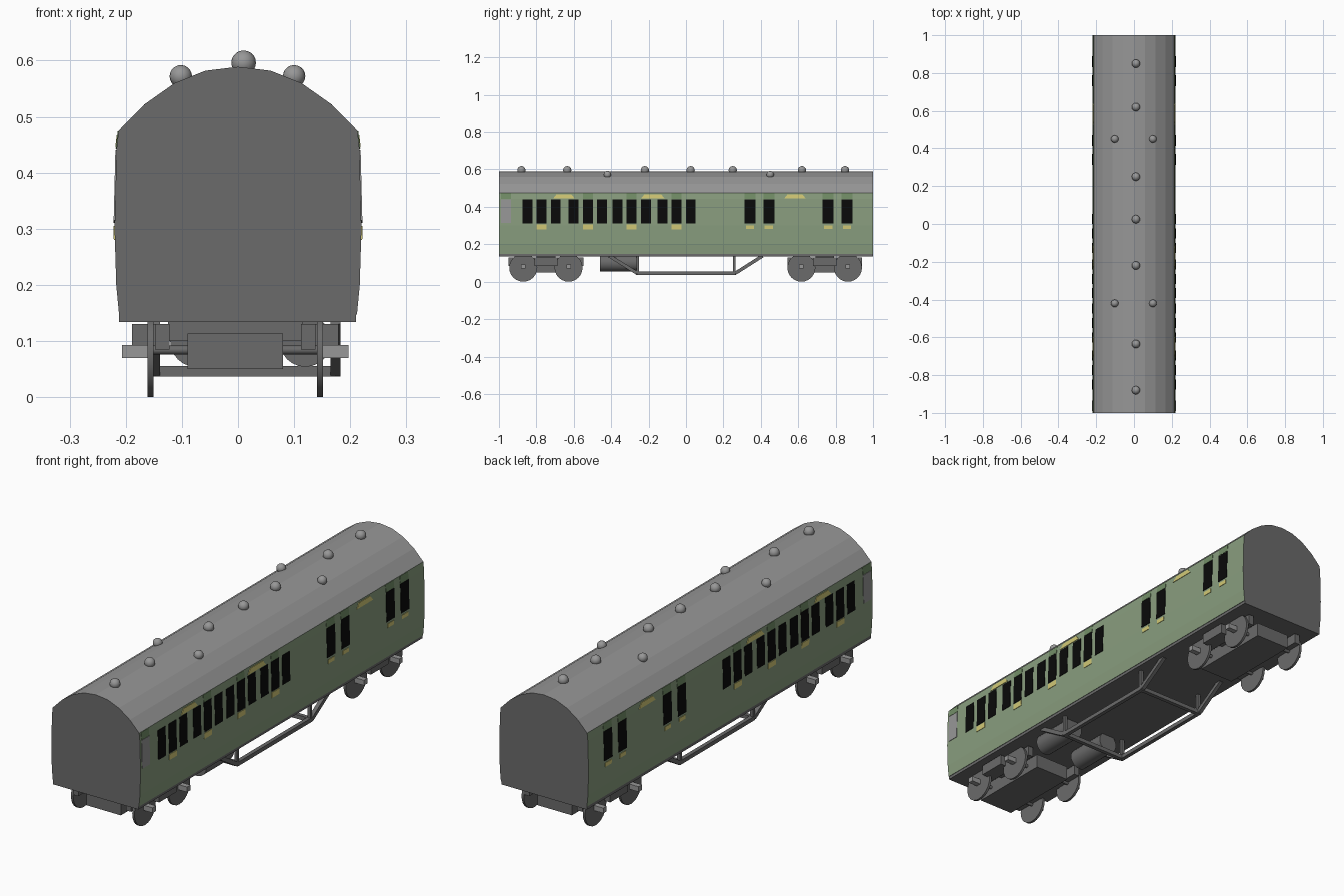
import bpy, bmesh, math
from mathutils import Vector, Matrix

if "Cube" in bpy.data.objects:
    bpy.data.objects.remove(bpy.data.objects["Cube"])


def material(name, r, g, b):
    m = bpy.data.materials.new(name)
    m.diffuse_color = (r, g, b, 1)
    m.use_nodes = True
    m.node_tree.nodes["Principled BSDF"].inputs["Base Color"].default_value = m.diffuse_color
    return m


ROOF = material("roof_grey", 0.31, 0.31, 0.31)
DARK = material("dark_grey", 0.145, 0.145, 0.145)
GREEN = material("sage_green", 0.25, 0.34, 0.21)
PANEL = material("deep_green", 0.17, 0.27, 0.135)
YELLOW = material("pale_yellow", 0.64, 0.58, 0.18)
BLACK = material("window_black", 0.003, 0.003, 0.003)


def finish(name, bm, *mats, smooth=False):
    bmesh.ops.recalc_face_normals(bm, faces=bm.faces)
    me = bpy.data.meshes.new(name)
    bm.to_mesh(me)
    bm.free()
    ob = bpy.data.objects.new(name, me)
    bpy.context.collection.objects.link(ob)
    for m in mats:
        me.materials.append(m)
    if smooth:
        bpy.context.view_layer.objects.active = ob
        ob.select_set(True)
        bpy.ops.object.shade_smooth_by_angle(angle=math.radians(35))
        ob.select_set(False)
    return ob


def box(bm, x0, x1, y0, y1, z0, z1):
    c = Vector((x0 + x1, y0 + y1, z0 + z1)) / 2
    s = Matrix.Diagonal((x1 - x0, y1 - y0, z1 - z0, 1))
    bmesh.ops.create_cube(bm, size=1, matrix=Matrix.Translation(c) @ s)


def cylinder(bm, centre, radius, length, axis, sides=24):
    rot = Matrix.Rotation(math.pi / 2, 4, 'Y' if axis == 'X' else 'X')
    bmesh.ops.create_cone(bm, cap_ends=True, segments=sides, radius1=radius, radius2=radius,
                          depth=length, matrix=Matrix.Translation(centre) @ rot)


def bar(bm, p, q, w):
    """Square bar running from p to q."""
    p, q = Vector(p), Vector(q)
    d = q - p
    rot = d.to_track_quat('Z', 'X').to_matrix().to_4x4()
    bmesh.ops.create_cube(bm, size=1, matrix=Matrix.Translation((p + q) / 2) @ rot
                          @ Matrix.Diagonal((w, w, d.length, 1)))


# Coach body: one cross-section swept along y, coloured by face direction and height
SIDE = [(0.212, 0.147), (0.217, 0.2), (0.22, 0.3), (0.2165, 0.442), (0.213, 0.475)]
ARCH = [(0.167, 0.522), (0.113, 0.56), (0.058, 0.582), (0, 0.589)]
half = SIDE + ARCH
profile = half + [(-x, z) for x, z in reversed(half[:-1])]
bm = bmesh.new()
front = bm.faces.new([bm.verts.new((x, -1, z)) for x, z in profile])
ext = bmesh.ops.extrude_face_region(bm, geom=[front], use_keep_orig=True)
bmesh.ops.translate(bm, vec=(0, 2, 0),
                    verts=[v for v in ext["geom"] if isinstance(v, bmesh.types.BMVert)])
bm.normal_update()
for f in bm.faces:
    z = f.calc_center_median().z
    if abs(f.normal.y) > 0.9 or z < 0.16:
        f.material_index = 2
    else:
        f.material_index = 1 if z > 0.476 else 0
finish("coach_body", bm, GREEN, ROOF, DARK)

# Floor sill
bm = bmesh.new()
box(bm, -0.212, 0.21, -1, 1, 0.134, 0.147)
finish("floor_sill", bm, DARK)


def side_x(z):
    for (xa, za), (xb, zb) in zip(SIDE, SIDE[1:]):
        if z <= zb:
            return xa + (xb - xa) * (z - za) / (zb - za)
    return SIDE[-1][0]


def plates(name, mat, spans, z0, z1, lift=0.002, taper=0.0):
    """Thin plates lying on both coach sides, one for each y span."""
    bm = bmesh.new()
    for s in (-1, 1):
        for a, b in spans:
            rings = []
            for off in (-0.002, lift):
                rings.append([bm.verts.new((s * (side_x(z) + off), y, z)) for y, z in
                              ((a, z0), (b, z0), (b - taper, z1), (a + taper, z1))])
            inner, outer = rings
            bm.faces.new(inner)
            bm.faces.new(outer)
            for i in range(4):
                j = (i + 1) % 4
                bm.faces.new((inner[i], inner[j], outer[j], outer[i]))
    finish(name, bm, mat)


# Windows: four groups of three, then two pairs of door windows
saloon = [(g + i * 0.076, g + i * 0.076 + 0.053)
          for g in (-0.875, -0.627, -0.393, -0.153) for i in range(3)]
doors = [(y, y + 0.058) for y in (0.313, 0.414, 0.731, 0.832)]
plates("windows", BLACK, saloon + doors, 0.31, 0.44)
plates("frosted_window", ROOF, [(-0.99, -0.935)], 0.315, 0.44)

# Door panels, handles and destination boards
panel_doors = [saloon[i] for i in (4, 7, 10)] + doors
plates("door_top_panels", PANEL, panel_doors + [(-0.988, -0.935)], 0.442, 0.474, 0.0015)
plates("saloon_door_plates", YELLOW, [saloon[i] for i in (1, 4, 7, 10)], 0.28, 0.305)
plates("door_plates", YELLOW, [(a + 0.007, b - 0.007) for a, b in doors], 0.282, 0.3)
plates("side_boards", YELLOW, [(-0.71, -0.595), (-0.24, -0.115), (0.525, 0.64)],
       0.445, 0.467, 0.0025, 0.018)

# Roof ventilators
bm = bmesh.new()
vents = [(0.01, y, 0.596, 0.022) for y in (0.85, 0.62, 0.25, 0.025, -0.22, -0.635, -0.88)]
vents += [(x, y, 0.572, 0.02) for x in (-0.102, 0.1) for y in (0.45, -0.42)]
for x, y, z, r in vents:
    bmesh.ops.create_uvsphere(bm, u_segments=16, v_segments=10, radius=r,
                              matrix=Matrix.Translation((x, y, z)))
finish("roof_ventilators", bm, ROOF, smooth=True)

# Bogies: wheels, axles, frames and light axle ends
CX = -0.005
for end, axles in (("front", (-0.87, -0.628)), ("rear", (0.617, 0.866))):
    mid = sum(axles) / 2
    wheels, frame, tips = bmesh.new(), bmesh.new(), bmesh.new()
    for y in axles:
        cylinder(wheels, (CX, y, 0.084), 0.008, 0.3, 'X', 12)
        for s in (-1, 1):
            cylinder(wheels, (CX + s * 0.151, y, 0.075), 0.075, 0.011, 'X')
            a, b = sorted((CX + s * 0.155, CX + s * 0.202))
            box(tips, a, b, y - 0.012, y + 0.012, 0.07, 0.093)
    box(frame, CX - 0.085, CX + 0.085, mid - 0.19, mid + 0.19, 0.05, 0.113)
    box(frame, CX - 0.12, CX + 0.12, mid - 0.05, mid + 0.05, 0.1, 0.136)
    for s in (-1, 1):
        a, b = sorted((CX + s * 0.117, CX + s * 0.143))
        box(frame, a, b, mid - 0.2, mid + 0.2, 0.085, 0.13)
        a, b = sorted((CX + s * 0.117, CX + s * 0.184))
        box(frame, a, b, mid - 0.062, mid + 0.062, 0.085, 0.13)
    finish(end + "_wheels", wheels, DARK, smooth=True)
    finish(end + "_bogie_frame", frame, DARK)
    finish(end + "_axle_ends", tips, ROOF)

# Brake cylinders under the floor
bm = bmesh.new()
for x in (-0.075, 0.12):
    cylinder(bm, (x, -0.363, 0.1), 0.046, 0.195, 'Y')
finish("brake_cylinders", bm, DARK, smooth=True)

# Truss rods with posts and cross beams
bm = bmesh.new()
for x in (-0.148, 0.174):
    path = [(x, -0.41, 0.138), (x, -0.262, 0.046), (x, 0.265, 0.046), (x, 0.41, 0.138)]
    for p, q in zip(path, path[1:]):
        bar(bm, p, q, 0.018)
    for y in (-0.257, 0.257):
        bar(bm, (x, y, 0.046), (x, y, 0.138), 0.014)
for y in (-0.257, 0.257):
    bar(bm, (-0.148, y, 0.046), (0.174, y, 0.046), 0.018)
finish("truss_frame", bm, DARK)
